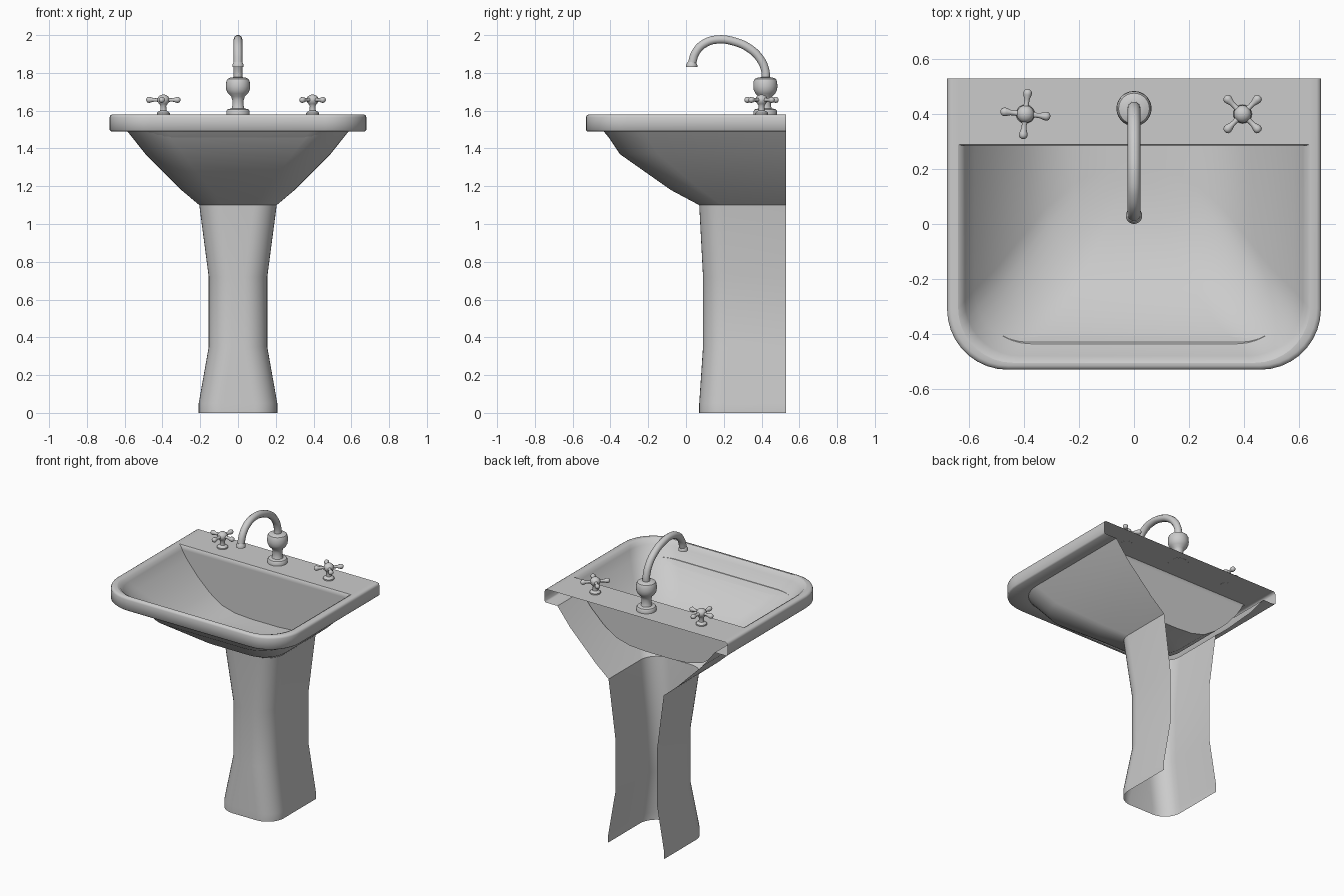
import bpy, math
from mathutils import Matrix, Vector

if "Cube" in bpy.data.objects:
    bpy.data.objects.remove(bpy.data.objects["Cube"])

BACK = 0.53      # wall plane
DECK = 0.29      # front edge of the tap deck

ceramic = bpy.data.materials.new("light_grey_ceramic")
ceramic.diffuse_color = (0.6, 0.6, 0.6, 1)
ceramic.use_nodes = True
ceramic.node_tree.nodes["Principled BSDF"].inputs["Base Color"].default_value = ceramic.diffuse_color


def make(name, verts, faces, angle=40):
    me = bpy.data.meshes.new(name)
    me.from_pydata([tuple(v) for v in verts], [], faces)
    me.materials.append(ceramic)
    ob = bpy.data.objects.new(name, me)
    bpy.context.collection.objects.link(ob)
    bpy.ops.object.select_all(action='DESELECT')
    ob.select_set(True)
    bpy.context.view_layer.objects.active = ob
    bpy.ops.object.shade_smooth_by_angle(angle=math.radians(angle))
    return ob


def u_ring(w, front, z, r, back=BACK, n=9):
    """U-shaped section: left end, rounded front corners, right end."""
    right = []
    for i in range(n + 1):
        a = math.pi / 2 * i / n
        right.append((w - r + r * math.sin(a), front + r - r * math.cos(a), z))
    right.append((w, back, z))
    return [(-x, y, h) for x, y, h in reversed(right)] + right


def loft(name, rings, closed=False, fill_last=False, angle=40):
    n = len(rings[0])
    verts = [p for ring in rings for p in ring]
    faces = []
    for k in range(len(rings) - 1):
        for i in range(n if closed else n - 1):
            j = (i + 1) % n
            faces.append((k * n + i, k * n + j, (k + 1) * n + j, (k + 1) * n + i))
    if fill_last:
        faces.append(tuple(range((len(rings) - 1) * n, len(rings) * n)))
    return make(name, verts, faces, angle)


def lathe(name, profile, matrix, n=20):
    """Turned part from (radius, height) pairs, capped at both ends."""
    verts, faces = [], []
    for r, h in profile:
        for i in range(n):
            a = 2 * math.pi * i / n
            verts.append(matrix @ Vector((r * math.cos(a), r * math.sin(a), h)))
    for k in range(len(profile) - 1):
        for i in range(n):
            j = (i + 1) % n
            faces.append((k * n + i, k * n + j, (k + 1) * n + j, (k + 1) * n + i))
    faces.append(tuple(reversed(range(n))))
    faces.append(tuple(range((len(profile) - 1) * n, len(profile) * n)))
    return make(name, verts, faces)


# pedestal, open towards the wall
loft("pedestal", [u_ring(w, f, z, 0.12) for w, f, z in (
    (0.208, 0.07, 0), (0.208, 0.07, 0.05), (0.155, 0.09, 0.35),
    (0.155, 0.09, 0.72), (0.205, 0.07, 1.10))])

# flared underside of the basin
loft("basin_underside", [u_ring(*s) for s in (
    (0.205, 0.07, 1.10, 0.12), (0.30, -0.08, 1.18, 0.16),
    (0.49, -0.35, 1.37, 0.20), (0.585, -0.43, 1.49, 0.20))])

# rim: underside, outer wall, rounded edge, top
loft("rim", [u_ring(*s) for s in (
    (0.585, -0.43, 1.49, 0.20), (0.672, -0.522, 1.49, 0.215),
    (0.68, -0.53, 1.498, 0.22), (0.68, -0.53, 1.565, 0.22),
    (0.676, -0.526, 1.575, 0.217), (0.665, -0.516, 1.58, 0.21),
    (0.64, -0.505, 1.58, 0.20))], angle=50)

# flat deck behind the bowl
make("tap_deck", [(-0.64, DECK, 1.58), (0.64, DECK, 1.58),
                  (0.64, BACK, 1.58), (-0.64, BACK, 1.58)], [(0, 1, 2, 3)])

# hollow of the bowl with a straight back wall
loft("bowl", [u_ring(*s) for s in (
    (0.64, -0.505, 1.58, 0.20, DECK), (0.625, -0.493, 1.572, 0.20, 0.285),
    (0.615, -0.48, 1.55, 0.20, 0.285), (0.58, -0.44, 1.495, 0.20, 0.285),
    (0.50, -0.36, 1.40, 0.20, 0.285), (0.41, -0.24, 1.315, 0.19, 0.285),
    (0.32, -0.11, 1.255, 0.17, 0.285), (0.22, 0.02, 1.228, 0.13, 0.285),
    (0.10, 0.14, 1.22, 0.07, 0.285))], closed=True, fill_last=True)

# faucet body
lathe("faucet_body", [
    (0.062, 1.579), (0.062, 1.598), (0.056, 1.607), (0.034, 1.612),
    (0.030, 1.625), (0.030, 1.655), (0.036, 1.675), (0.052, 1.69),
    (0.062, 1.71), (0.064, 1.73), (0.062, 1.755), (0.056, 1.768),
    (0.040, 1.775), (0.026, 1.777)], Matrix.Translation((0, 0.42, 0)), 28)

# swan-neck spout, swept along a smooth path
curve = bpy.data.curves.new("spout_path", 'CURVE')
curve.dimensions = '3D'
curve.bevel_depth = 0.023
curve.bevel_resolution = 3
curve.resolution_u = 5
curve.use_fill_caps = True
path = [(0.422, 1.76), (0.42, 1.81), (0.392, 1.875), (0.335, 1.93),
        (0.255, 1.966), (0.17, 1.977), (0.10, 1.957), (0.052, 1.91), (0.03, 1.845)]
spline = curve.splines.new('BEZIER')
spline.bezier_points.add(len(path) - 1)
for p, (y, z) in zip(spline.bezier_points, path):
    p.co = (0, y, z)
    p.handle_left_type = p.handle_right_type = 'AUTO'
tube = bpy.data.objects.new("spout_path", curve)
bpy.context.collection.objects.link(tube)
mesh = bpy.data.meshes.new_from_object(
    tube.evaluated_get(bpy.context.evaluated_depsgraph_get()))
make("spout", [v.co for v in mesh.vertices], [tuple(p.vertices) for p in mesh.polygons])
bpy.data.objects.remove(tube)
bpy.data.meshes.remove(mesh)

# flared nozzle tip
lathe("nozzle", [(0.030, 1.832), (0.030, 1.842), (0.026, 1.850), (0.022, 1.858)],
      Matrix.Translation((0, 0.03, 0)))

# cross handles
for side, x, turn in (("left", -0.395, -6), ("right", 0.395, 45)):
    place = Matrix.Translation((x, 0.40, 0))
    lathe(side + "_handle_stem", [
        (0.034, 1.579), (0.034, 1.588), (0.028, 1.594), (0.017, 1.600),
        (0.015, 1.625), (0.022, 1.636), (0.030, 1.646), (0.032, 1.660),
        (0.028, 1.672), (0.018, 1.681), (0.006, 1.685)], place)
    for k in range(4):
        arm = (Matrix.Translation((x, 0.40, 1.657))
               @ Matrix.Rotation(math.radians(turn + 90 * k), 4, 'Z')
               @ Matrix.Rotation(math.pi / 2, 4, 'Y'))
        lathe(f"{side}_handle_arm_{k + 1}", [
            (0.012, 0.02), (0.009, 0.04), (0.010, 0.055), (0.015, 0.070),
            (0.016, 0.078), (0.013, 0.086), (0.005, 0.091)], arm, 12)
